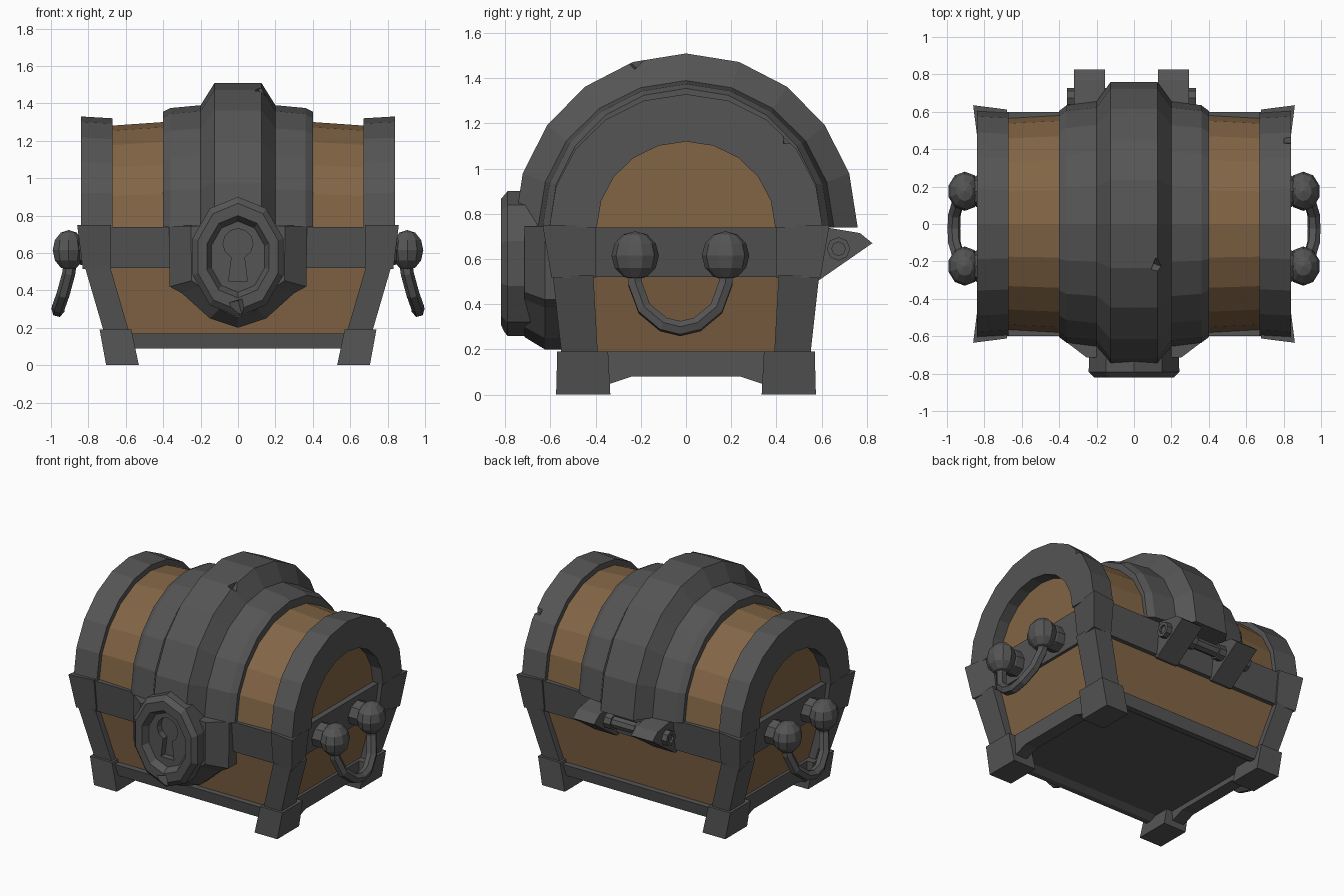
import bpy, bmesh, math
from mathutils import Vector

if "Cube" in bpy.data.objects:
    bpy.data.objects.remove(bpy.data.objects["Cube"])


def material(name, col):
    m = bpy.data.materials.new(name)
    m.diffuse_color = (*col, 1)
    m.use_nodes = True
    m.node_tree.nodes["Principled BSDF"].inputs["Base Color"].default_value = m.diffuse_color
    return m


IRON = material("dark iron", (0.09, 0.09, 0.09))
WOOD = material("brown wood", (0.225, 0.130, 0.060))


def loft(name, rings, mat):
    """Skin equal-length closed rings and cap both ends."""
    bm = bmesh.new()
    vs = [[bm.verts.new(p) for p in r] for r in rings]
    n = len(rings[0])
    for a, b in zip(vs, vs[1:]):
        for i in range(n):
            j = (i + 1) % n
            bm.faces.new((a[i], a[j], b[j], b[i]))
    bm.faces.new(vs[0])
    bm.faces.new(vs[-1])
    bmesh.ops.recalc_face_normals(bm, faces=bm.faces)
    me = bpy.data.meshes.new(name)
    bm.to_mesh(me)
    bm.free()
    me.materials.append(mat)
    ob = bpy.data.objects.new(name, me)
    bpy.context.collection.objects.link(ob)
    return ob


def rect(x0, x1, y0, y1, z):
    return [(x0, y0, z), (x1, y0, z), (x1, y1, z), (x0, y1, z)]


def block(name, low, high, mat):
    return loft(name, [rect(*low), rect(*high)], mat)


def corners(name, rings, mat):
    """Repeat a lofted part at all four corners."""
    for sx in (1, -1):
        for sy in (1, -1):
            loft(name, [[(x * sx, y * sy, z) for x, y, z in r] for r in rings], mat)


def arc(x, ry, rz, n=10, z=0.74):
    return [(x, ry * math.cos(math.pi * i / n), z + rz * math.sin(math.pi * i / n))
            for i in range(n + 1)]


def oval(y, rx, rz, n=10, z=0.58):
    return [(rx * math.sin(math.tau * i / n), y, z + rz * math.cos(math.tau * i / n))
            for i in range(n)]


def cut(ob, cutter):
    cutter.hide_render = True
    mod = ob.modifiers.new("cut", "BOOLEAN")
    mod.operation = "DIFFERENCE"
    mod.solver = "EXACT"
    mod.object = cutter
    bpy.context.view_layer.objects.active = ob
    bpy.ops.object.modifier_apply(modifier=mod.name)
    bpy.data.objects.remove(cutter)


def nick(ob, loc, inward, size):
    """Chip a three-sided dent: a pyramid whose tip points inward from loc."""
    d = Vector(inward).normalized()
    u = d.orthogonal().normalized()
    v = d.cross(u)
    base = [Vector(loc) - d * size * .6 + size * 1.6 *
            (u * math.cos(math.tau * k / 3) + v * math.sin(math.tau * k / 3)) for k in range(3)]
    tip = Vector(loc) + d * size * .6
    cut(ob, loft("nick_cutter", [base, [tip + (p - tip) * .05 for p in base]], IRON))


# Tapered wooden body and recessed iron floor
block("wood_body", (-.655, .655, -.50, .50, .13), (-.76, .76, -.55, .55, .56), WOOD)
block("floor_plate", (-.60, .60, -.46, .46, .115), (-.60, .60, -.46, .46, .14), IRON)

# Bottom rails with a sloping inner lip
for s in (1, -1):
    long = [(.53, .09), (.545, .17), (.46, .17), (.44, .12), (.49, .09)]
    loft("long_bottom_rail", [[(x, s * y, z) for y, z in long] for x in (-.62, .62)], IRON)
    side = [(-.36, .04), (-.24, .08), (.24, .08), (.36, .04), (.36, .19), (-.36, .19)]
    loft("side_bottom_rail", [[(s * x, y, z) for y, z in side] for x in (.60, .69)], IRON)

# Feet, corner posts, waist band and its flared corner caps
corners("foot", [rect(.53, .705, .335, .575, 0), rect(.57, .74, .345, .57, .19)], IRON)
corners("corner_post", [rect(.58, .715, .39, .55, .17), rect(.685, .82, .41, .59, .53)], IRON)
block("waist_band", (-.77, .77, -.575, .575, .52), (-.80, .80, -.60, .60, .74), IRON)
corners("band_corner", [
    [(.68, .40, .515), (.80, .40, .515), (.83, .595, .515), (.68, .585, .515)],
    [(.68, .40, .75), (.83, .40, .75), (.86, .635, .75), (.68, .612, .75)]], IRON)

# Wooden barrel lid
loft("wood_lid", [arc(-.76, .56, .535), arc(-.4, .58, .56),
                  arc(.4, .58, .56), arc(.76, .56, .535)], WOOD)

# Iron end arches, chipped on their outer edges
for s in (1, -1):
    end_arch = loft("lid_end_arch", [arc(s * x, ry, rz) + arc(s * x, .395, .38)[::-1]
                                     for x, ry, rz in ((.67, .595, .58), (.84, .605, .59))], IRON)
    if s > 0:
        nick(end_arch, (.82, .45, 1.13), (-.6, -.5, -.6), .055)
    else:
        nick(end_arch, (-.82, -.55, 1.09), (.6, .6, -.4), .05)

# Broad stepped centre band over the lid
steps = [(.40, .56, .56), (.40, .605, .615), (.36, .635, .635), (.20, .655, .65),
         (.125, .76, .77)]
centre = loft("lid_centre_band",
              [arc(-x, a, b) for x, a, b in steps] +
              [arc(x, a, b) for x, a, b in steps[::-1]], IRON)
nick(centre, (.12, -.22, 1.465), (-.5, .3, -.8), .055)
nick(centre, (-.13, -.74, .83), (.5, .8, 0), .04)

# Shield-shaped plate behind the lock
half = [(.0, .20), (.15, .25), (.30, .385), (.365, .42), (.37, .745), (.20, .747)]
shield = half + [(-x, z) for x, z in half[:0:-1]]
loft("lock_back_plate",
     [[(x * k, y, .745 + (z - .745) * kz) for x, z in shield]
      for y, k, kz in ((-.54, 1, 1), (-.625, 1, 1), (-.715, .68, .9))], IRON)

# Oval lock with raised rim and a keyhole sunk in its recessed face
lock = loft("lock", [oval(-.66, .25, .32), oval(-.79, .255, .32), oval(-.82, .225, .285),
                     oval(-.82, .175, .22), oval(-.775, .15, .19)], IRON)
key = [(.08 * math.sin(a), .65 + .08 * math.cos(a))
       for a in (math.radians(d) for d in range(-155, 156, 31))]
key += [(.05, .45), (-.05, .45)]
cut(lock, loft("keyhole_cutter", [[(x, y, z) for x, z in key] for y in (-.9, -.73)], IRON))
nick(lock, (.0, -.81, .33), (0, .8, .5), .05)

# Side handles: mounts, knobs and a hanging bail
for s in (1, -1):
    for y in (-.225, .175):
        loft("handle_mount", [[(s * x, y + r * math.cos(math.tau * i / 8),
                                .62 + r * math.sin(math.tau * i / 8)) for i in range(8)]
                              for x, r in ((.77, .085), (.84, .085), (.88, .06))], IRON)
        bpy.ops.mesh.primitive_uv_sphere_add(segments=10, ring_count=6, radius=1,
                                             location=(s * .905, y, .615))
        knob = bpy.context.object
        knob.name = "handle_knob"
        knob.scale = (.09, .105, .108)
        knob.data.materials.append(IRON)
    path = [(.89, -.225, .60), (.905, -.225, .49), (.935, -.185, .38), (.96, -.10, .31),
            (.963, -.025, .292), (.96, .05, .31), (.935, .135, .38), (.905, .175, .49),
            (.89, .175, .60)]
    path = [Vector((s * x, y, z)) for x, y, z in path]
    rings = []
    for i, p in enumerate(path):
        t = (path[min(i + 1, 8)] - path[max(i - 1, 0)]).normalized()
        u = (Vector((s, 0, .25)) - t * t.dot(Vector((s, 0, .25)))).normalized()
        v = t.cross(u)
        rings.append([p + .035 * (u * math.cos(math.tau * k / 6) + v * math.sin(math.tau * k / 6))
                      for k in range(6)])
    loft("handle_bail", rings, IRON)


# Rear hinge: two wedge leaves on a pin with wider collars
def tube_ring(x, r):
    return [(x - .013, .675 + r * math.cos(math.tau * i / 8),
             .645 + r * math.sin(math.tau * i / 8)) for i in range(8)]


leaf = [(.56, .75), (.77, .715), (.825, .67), (.58, .50), (.56, .50)]
loft("hinge_pin", [tube_ring(x, .04) for x in (-.31, .31)], IRON)
for s in (1, -1):
    loft("hinge_leaf", [[(s * x - .013, y, z) for y, z in leaf] for x in (.142, .307)], IRON)
    loft("hinge_collar", [tube_ring(s * x, r) for x, r in
                          ((.29, .052), (.345, .052), (.345, .03), (.33, .03))], IRON)
    loft("hinge_inner_collar", [tube_ring(s * x, .052) for x in (.09, .15)], IRON)
